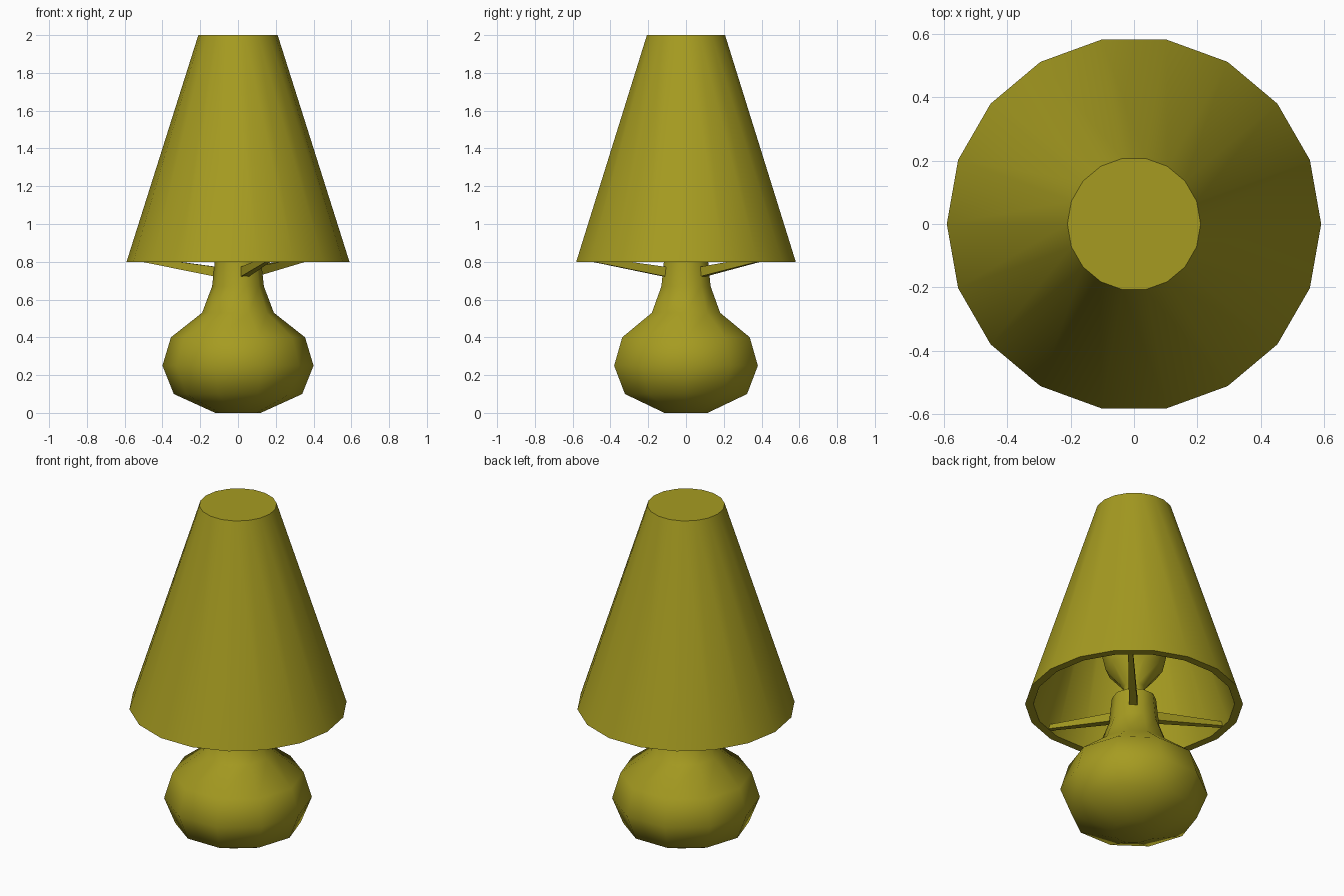
import bpy, bmesh
from math import cos, sin, tau, radians
from mathutils import Matrix

if "Cube" in bpy.data.objects:
    bpy.data.objects.remove(bpy.data.objects["Cube"])

olive = bpy.data.materials.new("olive")
olive.diffuse_color = (0.38, 0.33, 0.015, 1)
olive.use_nodes = True
olive.node_tree.nodes["Principled BSDF"].inputs["Base Color"].default_value = olive.diffuse_color


def finish(name, bm, smooth_angle=None):
    bmesh.ops.recalc_face_normals(bm, faces=bm.faces)
    mesh = bpy.data.meshes.new(name)
    bm.to_mesh(mesh)
    bm.free()
    mesh.materials.append(olive)
    obj = bpy.data.objects.new(name, mesh)
    bpy.context.collection.objects.link(obj)
    if smooth_angle:
        bpy.ops.object.select_all(action='DESELECT')
        obj.select_set(True)
        bpy.context.view_layer.objects.active = obj
        bpy.ops.object.shade_smooth_by_angle(angle=radians(smooth_angle))
    return obj


def lathe(name, profile, sides, smooth_angle):
    """Revolve (radius, height) points and cap both ends."""
    bm = bmesh.new()
    rings = [[bm.verts.new((r * cos(tau * i / sides), r * sin(tau * i / sides), z))
              for i in range(sides)] for r, z in profile]
    for a, b in zip(rings, rings[1:]):
        for i in range(sides):
            j = (i + 1) % sides
            bm.faces.new((a[i], a[j], b[j], b[i]))
    bm.faces.new(rings[0])
    bm.faces.new(rings[-1])
    return finish(name, bm, smooth_angle)


# Ten-sided vase-shaped base
lathe("base", [(0.12, 0), (0.34, 0.10), (0.40, 0.25), (0.355, 0.40),
               (0.19, 0.53), (0.137, 0.67), (0.12, 0.83)], 10, 50)

# Bulb hidden inside the shade
lathe("bulb", [(0.06, 0.82), (0.06, 0.90), (0.155, 1.01), (0.175, 1.10),
               (0.155, 1.20), (0.09, 1.28), (0.03, 1.30)], 10, 60)

# Shade: closed on top, hollow underneath, with a thick wall
lathe("shade", [(0.21, 2.0), (0.59, 0.80), (0.545, 0.80), (0.18, 1.95)], 18, 40)

# Three tapered arms carrying the shade
for n in range(3):
    bm = bmesh.new()
    bmesh.ops.create_cube(bm, size=1)
    for v in bm.verts:
        outer, top = v.co.x > 0, v.co.z > 0
        half = 0.013 if outer else 0.023
        v.co.y = half if v.co.y > 0 else -half
        v.co.x = 0.545 if outer else 0.11
        v.co.z = (0.83 if top else 0.805) if outer else (0.772 if top else 0.72)
    bm.transform(Matrix.Rotation(radians(48 + 120 * n), 4, 'Z'))
    finish(f"shade_arm_{n + 1}", bm)
